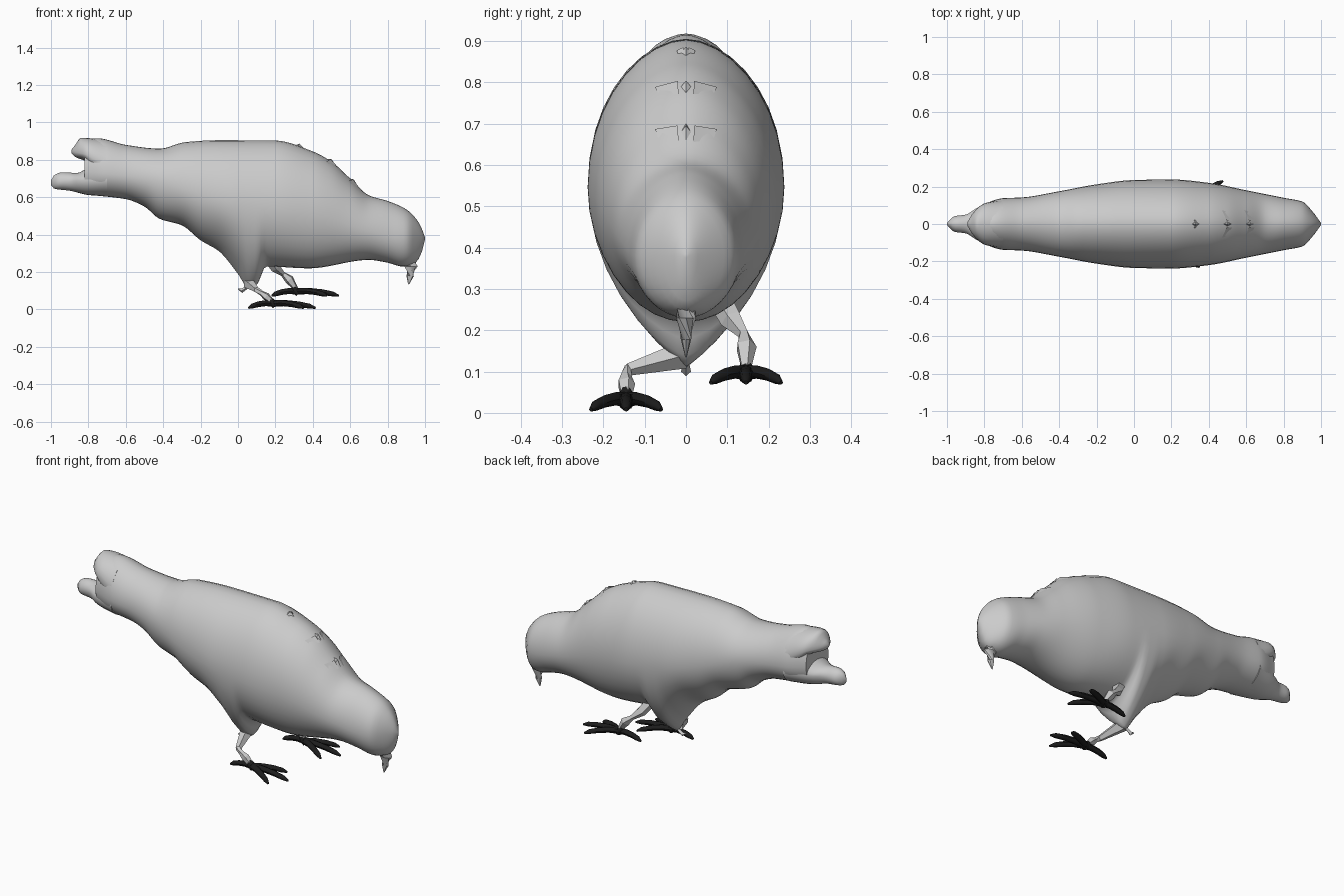
import bpy
import bmesh
import math
from mathutils import Vector

cube = bpy.data.objects.get("Cube")
if cube:
    bpy.data.objects.remove(cube, do_unlink=True)


def make_material(name, value):
    mat = bpy.data.materials.new(name)
    mat.use_nodes = True
    colour = (value, value, value, 1)
    mat.diffuse_color = colour
    mat.node_tree.nodes["Principled BSDF"].inputs["Base Color"].default_value = colour
    return mat


PLUMAGE = make_material("plumage grey", 0.6)
BLACK = make_material("foot black", 0.012)


def finish(bm, name, mat, smooth=None):
    """Turn a bmesh into a named object, optionally smooth below an angle."""
    bmesh.ops.recalc_face_normals(bm, faces=bm.faces)
    mesh = bpy.data.meshes.new(name)
    bm.to_mesh(mesh)
    bm.free()
    mesh.materials.append(mat)
    obj = bpy.data.objects.new(name, mesh)
    bpy.context.collection.objects.link(obj)
    if smooth:
        bpy.ops.object.select_all(action="DESELECT")
        obj.select_set(True)
        bpy.context.view_layer.objects.active = obj
        bpy.ops.object.shade_smooth_by_angle(angle=math.radians(smooth))
    return obj


def curve(points):
    """Smooth interpolation through (x, value) points without overshoot."""
    xs = [p[0] for p in points]
    vs = [p[1] for p in points]
    slopes = [(vs[i + 1] - vs[i]) / (xs[i + 1] - xs[i]) for i in range(len(xs) - 1)]
    tangents = [slopes[0]]
    for a, b in zip(slopes, slopes[1:]):
        tangents.append(2 * a * b / (a + b) if a * b > 0 else 0)
    tangents.append(slopes[-1])

    def evaluate(x):
        i = 0
        while i < len(slopes) - 1 and x > xs[i + 1]:
            i += 1
        h = xs[i + 1] - xs[i]
        t = min(max((x - xs[i]) / h, 0), 1)
        s = 1 - t
        return (vs[i] * (1 + 2 * t) * s * s + vs[i + 1] * (3 - 2 * t) * t * t
                + h * t * s * (tangents[i] * s - tangents[i + 1] * t))
    return evaluate


def bridge(bm, rings):
    """Skin a list of vertex rings and cap both ends."""
    n = len(rings[0])
    for a, b in zip(rings, rings[1:]):
        for i in range(n):
            j = (i + 1) % n
            bm.faces.new((a[i], a[j], b[j], b[i]))
    bm.faces.new(rings[0])
    bm.faces.new(rings[-1])


def loft(name, start, end, steps, top, bottom, width, middle, keel, sides=36):
    """Sections along x: rounded roof above the widest line, keel below it."""
    bm = bmesh.new()
    rings = []
    for k in range(steps + 1):
        x = start + (end - start) * k / steps
        ring = []
        for i in range(sides):
            a = math.tau * i / sides
            s, c = math.sin(a), math.cos(a)
            power = 1.1 if c > 0 else keel(x)
            y = math.copysign(abs(s) ** power, s) * width(x)
            reach = top(x) - middle(x) if c > 0 else middle(x) - bottom(x)
            ring.append(bm.verts.new((x, y, middle(x) + c * reach)))
        rings.append(ring)
    bridge(bm, rings)
    return finish(bm, name, PLUMAGE, 50)


def tube(bm, path, radii, sides):
    """Tapered tube through a list of points."""
    points = [Vector(p) for p in path]
    rings = []
    for k, p in enumerate(points):
        along = points[min(k + 1, len(points) - 1)] - points[max(k - 1, 0)]
        turn = along.to_track_quat("Z", "Y")
        rings.append([bm.verts.new(p + turn @ Vector((
            radii[k] * math.cos(math.tau * i / sides),
            radii[k] * math.sin(math.tau * i / sides), 0))) for i in range(sides)])
    bridge(bm, rings)


# Body and head
top = curve([(-.82, .9), (-.75, .915), (-.6, .88), (-.42, .86), (-.28, .895), (-.1, .905),
             (.2, .903), (.4, .845), (.5, .79), (.6, .7), (.7, .61), (.8, .58),
             (.9, .535), (.97, .46), (1, .385)])
bottom = curve([(-.82, .615), (-.6, .59), (-.5, .55), (-.42, .485), (-.3, .45), (-.2, .37),
                (-.1, .31), (0, .19), (.06, .11), (.1, .13), (.15, .23), (.38, .22),
                (.7, .265), (.8, .25), (.88, .23), (.95, .25), (.98, .3), (1, .375)])
width = curve([(-.82, .1), (-.7, .138), (-.6, .142), (-.4, .175), (-.2, .212), (0, .235),
               (.2, .238), (.4, .22), (.6, .18), (.8, .14), (.9, .12), (.96, .06), (1, .005)])
middle = curve([(-.82, .74), (-.5, .7), (0, .57), (.4, .52), (.7, .42), (.9, .38), (1, .38)])
keel = curve([(-.82, 1), (-.3, 1.1), (.05, 1.8), (.15, 1.2), (.4, 1), (1, 1)])
loft("body", -.82, 1, 110, top, bottom, width, middle, keel)

# Forked tail
plain = curve([(-1, 1), (0, 1)])
loft("upper_tail", -.89, -.7, 16,
     curve([(-.89, .855), (-.87, .88), (-.84, .918), (-.7, .905)]),
     curve([(-.89, .835), (-.87, .815), (-.82, .795), (-.78, .74), (-.7, .72)]),
     curve([(-.89, .01), (-.86, .06), (-.8, .11), (-.7, .13)]),
     curve([(-.89, .845), (-.82, .83), (-.7, .76)]), plain, 24)
loft("lower_tail", -1, -.7, 20,
     curve([(-1, .69), (-.98, .72), (-.94, .733), (-.86, .73), (-.8, .76), (-.7, .8)]),
     curve([(-1, .665), (-.98, .645), (-.9, .635), (-.8, .612), (-.7, .605)]),
     curve([(-1, .005), (-.96, .042), (-.9, .05), (-.84, .085), (-.7, .135)]),
     curve([(-1, .68), (-.7, .7)]), plain, 24)

# Hooked beak
bm = bmesh.new()
tube(bm, [(.92, 0, .3), (.925, 0, .23), (.92, 0, .18), (.912, 0, .135)],
     [.05, .036, .02, .003], 8)
for v in bm.verts:
    v.co.y *= .65
finish(bm, "beak", PLUMAGE, 40)

# Ruffled feathers on the back: tilted pairs of plates with a centre tuft
def on_back(x, y, lift=0):
    ratio = (abs(y) / width(x)) ** (1 / 1.1)
    return (x, y, middle(x) + (top(x) - middle(x)) * math.sqrt(1 - ratio ** 2) + lift)


for index, (x, size) in enumerate([(.33, .3), (.5, 1), (.62, 1)]):
    bm = bmesh.new()
    for side in (-1, 1):
        corners = [(-.03, .075, .004), (-.005, .02, .012), (.025, .018, .003), (.0, .065, -.002)]
        bm.faces.new([bm.verts.new(on_back(x + dx * size, side * y * size, lift))
                      for dx, y, lift in corners])
    tuft = [on_back(x - .02, 0), on_back(x, .012), on_back(x + .02, 0), on_back(x, -.012)]
    peak = bm.verts.new(on_back(x, 0, .014))
    base = [bm.verts.new(p) for p in tuft]
    for i in range(4):
        bm.faces.new((base[i], base[(i + 1) % 4], peak))
    finish(bm, "back_feathers_%d" % (index + 1), PLUMAGE)

# Loose feather tip behind the belly
bm = bmesh.new()
tube(bm, [(.05, 0, .12), (.02, 0, .1), (.0, 0, .11)], [.008, .012, .002], 4)
finish(bm, "belly_feather", PLUMAGE)

# Legs, one planted and one lifted
legs = {
    "right_leg": ([(.06, -.01, .14), (.1, -.14, .105), (.125, -.145, .088),
                   (.15, -.145, .07), (.19, -.145, .035)], [.035, .016, .014, .022, .013]),
    "left_leg": ([(.17, .085, .27), (.2, .11, .225), (.24, .14, .19),
                  (.275, .145, .16), (.31, .145, .11)], [.03, .028, .014, .026, .013]),
}
for name, (path, radii) in legs.items():
    bm = bmesh.new()
    tube(bm, path, radii, 5)
    finish(bm, name, PLUMAGE)

# Feet: three front toes and a hind toe meeting at a knob
for name, hub in (("right_foot", Vector((.19, -.145, 0))), ("left_foot", Vector((.315, .145, .065)))):
    bm = bmesh.new()
    for dx, dy in ((.225, 0), (.16, .085), (.16, -.085), (-.135, 0)):
        path = [hub + Vector((dx * t, dy * t, z))
                for t, z in ((0, .032), (.3, .034), (.6, .028), (.85, .018), (1, .008))]
        tube(bm, path, [.018, .016, .015, .013, .005], 8)
    tube(bm, [hub + Vector((-.02, 0, .058)), hub + Vector((-.01, 0, .04)),
              hub + Vector((.01, 0, .02))], [.012, .02, .018], 8)
    finish(bm, name, BLACK, 45)
